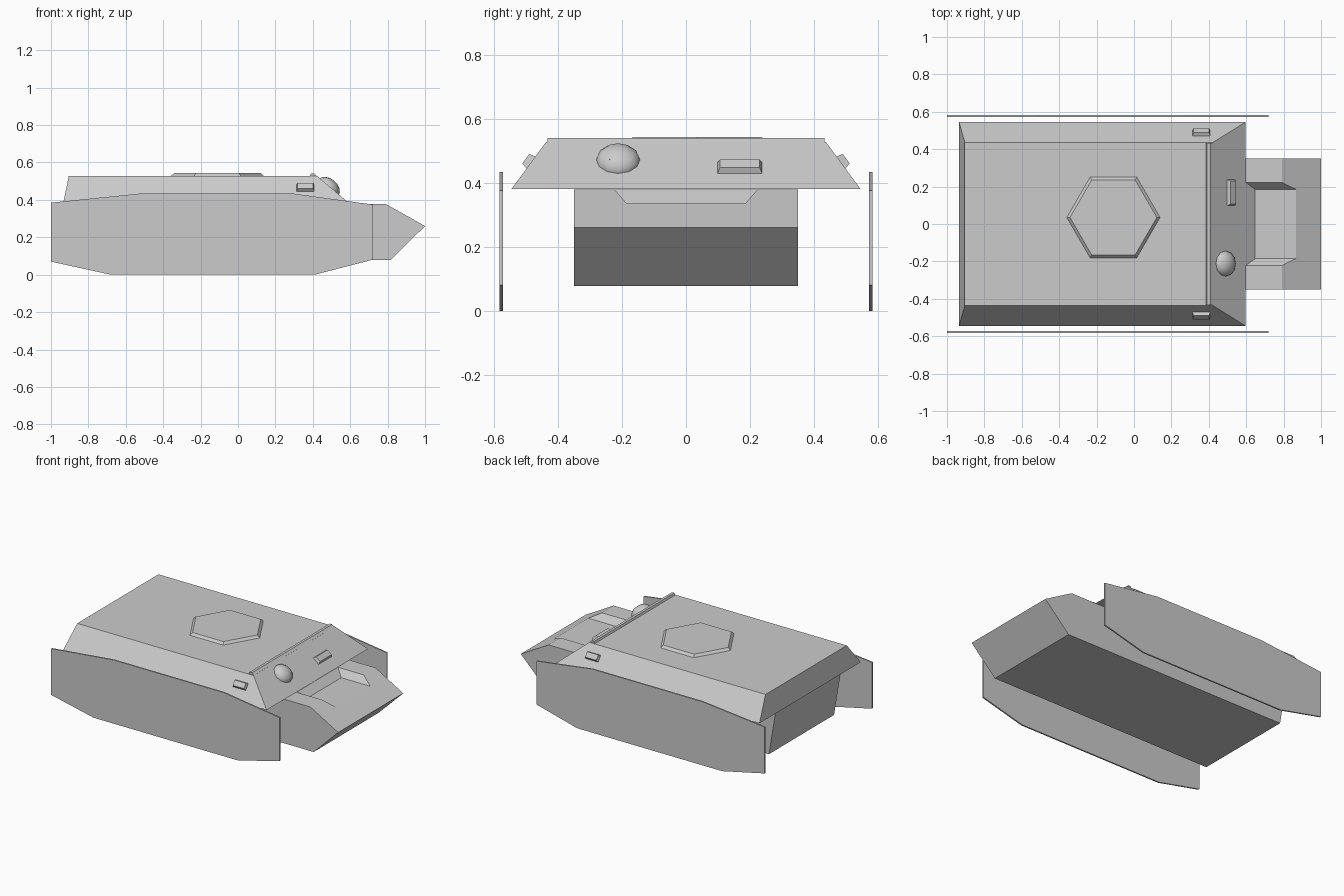
import bpy, bmesh, math
from mathutils import Vector, Matrix

if "Cube" in bpy.data.objects:
    bpy.data.objects.remove(bpy.data.objects["Cube"])


def finish(name, bm):
    bmesh.ops.recalc_face_normals(bm, faces=bm.faces)
    me = bpy.data.meshes.new(name)
    bm.to_mesh(me)
    bm.free()
    ob = bpy.data.objects.new(name, me)
    bpy.context.collection.objects.link(ob)
    return ob


def loft(name, a, b):
    """Solid between two matching closed loops of points."""
    bm = bmesh.new()
    va, vb = [bm.verts.new(p) for p in a], [bm.verts.new(p) for p in b]
    bm.faces.new(va)
    bm.faces.new(vb)
    n = len(va)
    for i in range(n):
        j = (i + 1) % n
        bm.faces.new((va[i], va[j], vb[j], vb[i]))
    return finish(name, bm)


def prism(name, profile, y0, y1):
    return loft(name, [(x, y0, z) for x, z in profile], [(x, y1, z) for x, z in profile])


def rect(x0, x1, y, z):
    return [(x0, -y, z), (x1, -y, z), (x1, y, z), (x0, y, z)]


def frame(center, normal, along):
    """Matrix with local z on the surface normal and local x along the surface."""
    z, x = Vector(normal).normalized(), Vector(along).normalized()
    m = Matrix((x, z.cross(x), z)).transposed().to_4x4()
    m.translation = center
    return m


def block(name, m, length, width, height, inset):
    """Small chamfered block sitting on a sloped plate."""
    l, w = length / 2, width / 2
    base = [(p[0], p[1], -0.01) for p in rect(-l, l, w, 0)]
    ob = loft(name, base, rect(-l + inset, l - inset, w - inset, height))
    ob.data.transform(m)
    return ob


# Lower hull with wedge nose
hull = prism("lower_hull", [(-0.87, 0.078), (0.815, 0.078), (1.0, 0.26),
                            (0.79, 0.378), (-0.92, 0.378)], -0.35, 0.35)

# Trench in the nose deck, its back wall continuing the front plate
cutter = loft("trench_cutter",
              [(0.648, -0.185, 0.335), (0.648, 0.185, 0.335), (0.553, 0.255, 0.415), (0.553, -0.255, 0.415)],
              [(1.1, -0.185, 0.335), (1.1, 0.185, 0.335), (1.1, 0.255, 0.415), (1.1, -0.255, 0.415)])
mod = hull.modifiers.new("trench", 'BOOLEAN')
mod.operation = 'DIFFERENCE'
mod.solver = 'EXACT'
mod.object = cutter
bpy.context.view_layer.objects.active = hull
bpy.ops.object.modifier_apply(modifier=mod.name)
bpy.data.objects.remove(cutter)

# Upper hull with sloped sides, and the lip across the roof front
loft("upper_hull", rect(-0.935, 0.597, 0.545, 0.38), rect(-0.905, 0.423, 0.437, 0.527))
prism("roof_lip", [(0.383, 0.524), (0.39, 0.54), (0.408, 0.54), (0.426, 0.524)], -0.432, 0.432)

# Hexagonal roof hatch
def hexagon(r, z):
    return [(-0.11 + r * math.cos(i * math.pi / 3), 0.035 + r * math.sin(i * math.pi / 3), z)
            for i in range(6)]

loft("roof_hatch", hexagon(0.257, 0.52), hexagon(0.232, 0.543))

# Front plate details: dome with slit, and a vision block
front_normal = (0.147, 0, 0.174)
across = (0, 1, 0)
bm = bmesh.new()
bmesh.ops.create_uvsphere(bm, u_segments=12, v_segments=8, radius=1)
bmesh.ops.transform(bm, verts=bm.verts, matrix=frame((0.485, -0.212, 0.467), front_normal, across)
                    @ Matrix.Diagonal((0.07, 0.068, 0.046, 1)))
dome = finish("front_dome", bm)
dome.data.polygons.foreach_set("use_smooth", [True] * len(dome.data.polygons))
block("dome_slit", frame((0.52, -0.212, 0.46), (1, 0, 0.2), across), 0.06, 0.03, 0.016, 0.004)
block("front_vision_block", frame((0.518, 0.168, 0.446), front_normal, across), 0.148, 0.062, 0.018, 0.012)

# Mirrored pairs: side skirts and side vision blocks
skirt = [(-1, 0.07), (-1, 0.385), (-0.53, 0.433), (0.3, 0.433),
         (0.72, 0.375), (0.72, 0.08), (0.41, 0), (-0.68, 0)]
for side, s in (("left", -1), ("right", 1)):
    prism(side + "_skirt", skirt, s * 0.572, s * 0.582)
    block(side + "_vision_block", frame((0.36, s * 0.484, 0.463), (0, s * 0.147, 0.108), (1, 0, 0)),
          0.1, 0.052, 0.02, 0.008)
